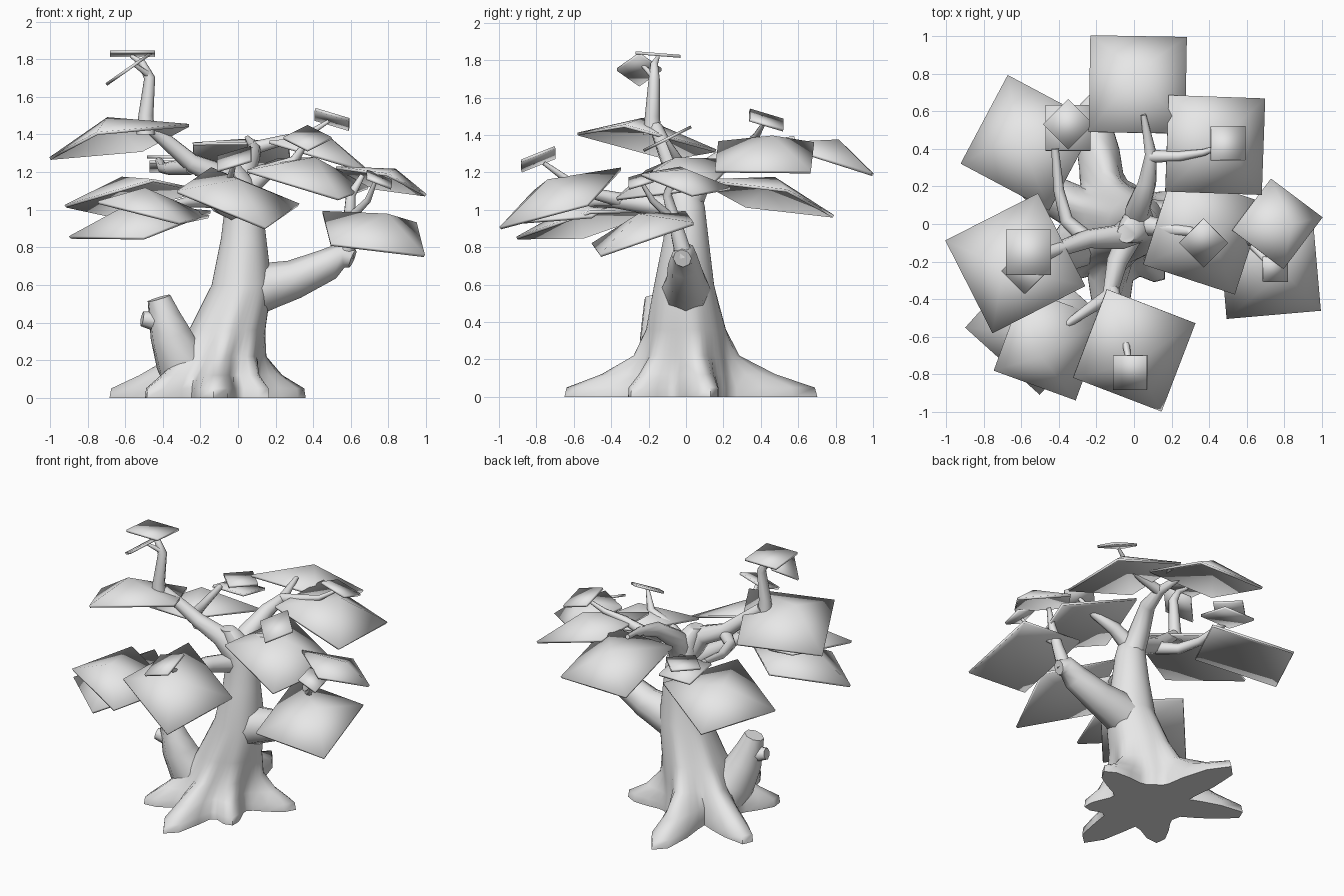
import bpy, bmesh, math
from mathutils import Vector, Matrix

cube = bpy.data.objects.get("Cube")
if cube:
    bpy.data.objects.remove(cube, do_unlink=True)

grey = bpy.data.materials.new("pale_grey")
grey.use_nodes = True
grey_colour = (0.8, 0.8, 0.8, 1)
grey.diffuse_color = grey_colour
grey.node_tree.nodes["Principled BSDF"].inputs["Base Color"].default_value = grey_colour


def finish(name, data, angle):
    obj = bpy.data.objects.new(name, data)
    bpy.context.collection.objects.link(obj)
    bpy.ops.object.select_all(action="DESELECT")
    obj.select_set(True)
    bpy.context.view_layer.objects.active = obj
    if obj.type == "CURVE":
        bpy.ops.object.convert(target="MESH")
        obj = bpy.context.object
    obj.data.materials.clear()
    obj.data.materials.append(grey)
    bpy.ops.object.shade_smooth_by_angle(angle=math.radians(angle))
    return obj


def mesh_object(name, bm):
    bmesh.ops.recalc_face_normals(bm, faces=bm.faces)
    mesh = bpy.data.meshes.new(name)
    bm.to_mesh(mesh)
    bm.free()
    return finish(name, mesh, angle=60)


def limb(name, thick, thin, *points):
    """Branch through the points, tapering evenly from thick to thin."""
    curve = bpy.data.curves.new(name, "CURVE")
    curve.dimensions = "3D"
    curve.bevel_depth = 1
    curve.bevel_resolution = 2
    curve.use_fill_caps = True
    spline = curve.splines.new("POLY")
    spline.points.add(len(points) - 1)
    for i, (point, place) in enumerate(zip(spline.points, points)):
        point.co = (*place, 1)
        point.radius = thick + (thin - thick) * i / (len(points) - 1)
    finish(name, curve, angle=50)


def leaf(name, centre, yaw=0, size=0.53, slope=(0, 0), peaked=True):
    """Thin plate, square in plan, tilted by its x and y slope, with a low peak."""
    centre = Vector(centre)
    slope = Vector(slope)
    turn = Matrix.Rotation(math.radians(yaw), 2)

    def on_plane(offset, lift=0):
        return centre + Vector((*offset, slope.dot(offset) + lift))

    bm = bmesh.new()
    rim = []
    for sx, sy in ((-1, -1), (1, -1), (1, 1), (-1, 1)):
        corner = turn @ Vector((sx, sy)) * size / 2
        rim.append(bm.verts.new(on_plane(corner)))
    if peaked:
        # the peak leans outwards, away from the trunk
        top = bm.verts.new(on_plane(centre.xy * 0.1, size * 0.24))
        for i in range(4):
            bm.faces.new((rim[i - 1], rim[i], top))
    else:
        bm.faces.new(rim)
    solid = mesh_object(name, bm).modifiers.new("thickness", "SOLIDIFY")
    solid.thickness = 0.016
    solid.offset = 0


# Trunk with flared roots: rings of height, x, y, radius, root strength
CENTRE = Vector((-0.13, 0))
SIDES = 48
root_tips = [Vector(tip) for tip in ((-.24, .7), (-.12, -.65), (.36, .13),
                                     (-.49, -.35), (-.67, .27), (.16, -.3))]
rings = [(0, -.13, 0, .25, 1), (.05, -.13, 0, .25, .97), (.12, -.13, 0, .24, .52),
         (.22, -.1, 0, .22, .14), (.36, -.06, 0, .2, .03), (.6, .02, -.01, .16, 0),
         (.85, .03, 0, .12, 0), (1.02, .03, 0, .1, 0), (1.16, 0, -.02, .08, 0),
         (1.24, -.04, -.05, .05, 0)]
bm = bmesh.new()
loops = []
for z, x, y, radius, strength in rings:
    loop = []
    for i in range(SIDES):
        angle = math.tau * i / SIDES
        direction = Vector((math.cos(angle), math.sin(angle)))
        reach = radius
        for tip in root_tips:
            offset = tip - CENTRE
            lobe = max(0, min(1, 1.16 - direction.angle(offset) / 0.42))
            reach += strength * (offset.length - radius) * lobe ** 1.5
        spot = Vector((x, y)) + direction * reach
        loop.append(bm.verts.new((*spot, z)))
    loops.append(loop)
for low, high in zip(loops, loops[1:]):
    for i in range(SIDES):
        bm.faces.new((low[i - 1], low[i], high[i], high[i - 1]))
bm.faces.new(loops[0])
bm.faces.new(loops[-1])
mesh_object("trunk", bm)

# Broken side stem with its knob
limb("broken_stem", .16, .065, (-.24, -.06, .1), (-.31, -.1, .2), (-.36, -.14, .34),
     (-.39, -.15, .43), (-.42, -.16, .53))
limb("stem_knob", .06, .04, (-.4, -.15, .4), (-.51, -.17, .42))

# Low right-hand branch and its twigs
limb("low_branch", .14, .05, (.02, 0, .55), (.18, 0, .6), (.3, 0, .63), (.48, -.01, .71),
     (.56, -.01, .76), (.61, -.02, .74))
limb("low_branch_twig", .05, .015, (.57, -.01, .75), (.59, -.05, .9), (.6, -.1, 1.08),
     (.66, -.06, 1.18))
limb("low_branch_side_twig", .025, .01, (.59, -.07, .95), (.69, -.18, 1.05), (.73, -.24, 1.15))

# Crown branches
limb("left_branch", .085, .035, (.01, -.02, 1.05), (-.08, -.07, 1.18), (-.25, -.08, 1.25),
     (-.47, -.16, 1.44))
limb("left_back_branch", .045, .02, (-.25, -.08, 1.23), (-.36, .02, 1.22), (-.4, .18, 1.22),
     (-.42, .4, 1.26))
limb("high_twig", .05, .01, (-.49, -.18, 1.4), (-.49, -.18, 1.5), (-.47, -.17, 1.7),
     (-.51, -.17, 1.78), (-.57, -.15, 1.82))
limb("high_side_twig", .018, .01, (-.48, -.18, 1.72), (-.55, -.23, 1.77))
limb("back_branch", .085, .015, (.03, 0, 1.02), (.02, .08, 1.18), (.07, .22, 1.29),
     (.09, .37, 1.33), (.05, .58, 1.38))
limb("back_side_branch", .035, .01, (.09, .36, 1.33), (.24, .36, 1.37), (.37, .38, 1.4),
     (.48, .42, 1.47))
limb("right_branch", .06, .012, (.03, 0, 1.1), (.15, -.02, 1.2), (.3, -.04, 1.26),
     (.37, -.1, 1.37))
limb("front_branch", .07, .012, (0, -.02, 1), (-.09, -.2, 1.03), (-.13, -.38, 1.05),
     (-.28, -.48, 1.04), (-.45, -.6, 1))
limb("front_side_branch", .04, .012, (-.12, -.34, 1.05), (-.06, -.55, 1.1), (-.02, -.76, 1.25))

# Large leaf plates
leaf("leaf_back", (.02, .74, 1.27), yaw=-1, size=.51, slope=(0, -.32))
leaf("leaf_back_right", (.43, .42, 1.28), yaw=-2, size=.51, slope=(-.3, 0))
leaf("leaf_back_left", (-.56, .43, 1.06), yaw=-28, slope=(.18, -.21))
leaf("leaf_left", (-.63, -.21, 1.36), yaw=27, size=.55, slope=(.18, -.18))
leaf("leaf_front_left", (-.45, -.64, 1), yaw=-20, size=.46, slope=(-.2, .15))
leaf("leaf_front_left_low", (-.52, -.53, .92), yaw=-42, slope=(.17, .2))
leaf("leaf_front", (0, -.67, 1.06), yaw=-21, size=.5, slope=(-.27, .37))
leaf("leaf_right", (.37, -.05, 1.16), yaw=-18, size=.51, slope=(-.24, .2))
leaf("leaf_right_low", (.72, -.23, .87), yaw=5, size=.5, slope=(-.15, .33))
leaf("leaf_far_right", (.76, 0, 1.15), yaw=-37, size=.34, slope=(-.28, -.19))

# Small flat leaf plates
leaf("small_leaf_top", (-.56, -.15, 1.83), size=.24, slope=(0, -.08), peaked=False)
leaf("small_leaf_tilted", (-.58, -.25, 1.75), yaw=45, size=.17, slope=(.7, 0), peaked=False)
leaf("small_leaf_back_upper", (-.35, .53, 1.28), yaw=45, size=.19, peaked=False)
leaf("small_leaf_back_lower", (-.35, .51, 1.23), size=.24, slope=(0, -.2), peaked=False)
leaf("small_leaf_back_right", (.5, .43, 1.48), size=.18, slope=(-.3, -.3), peaked=False)
leaf("small_leaf_right", (.37, -.1, 1.38), yaw=45, size=.18, slope=(0, .5), peaked=False)
leaf("small_leaf_far_right", (.75, -.24, 1.16), size=.13, slope=(-.4, .3), peaked=False)
leaf("small_leaf_front", (-.02, -.79, 1.27), size=.18, slope=(.3, .4), peaked=False)
